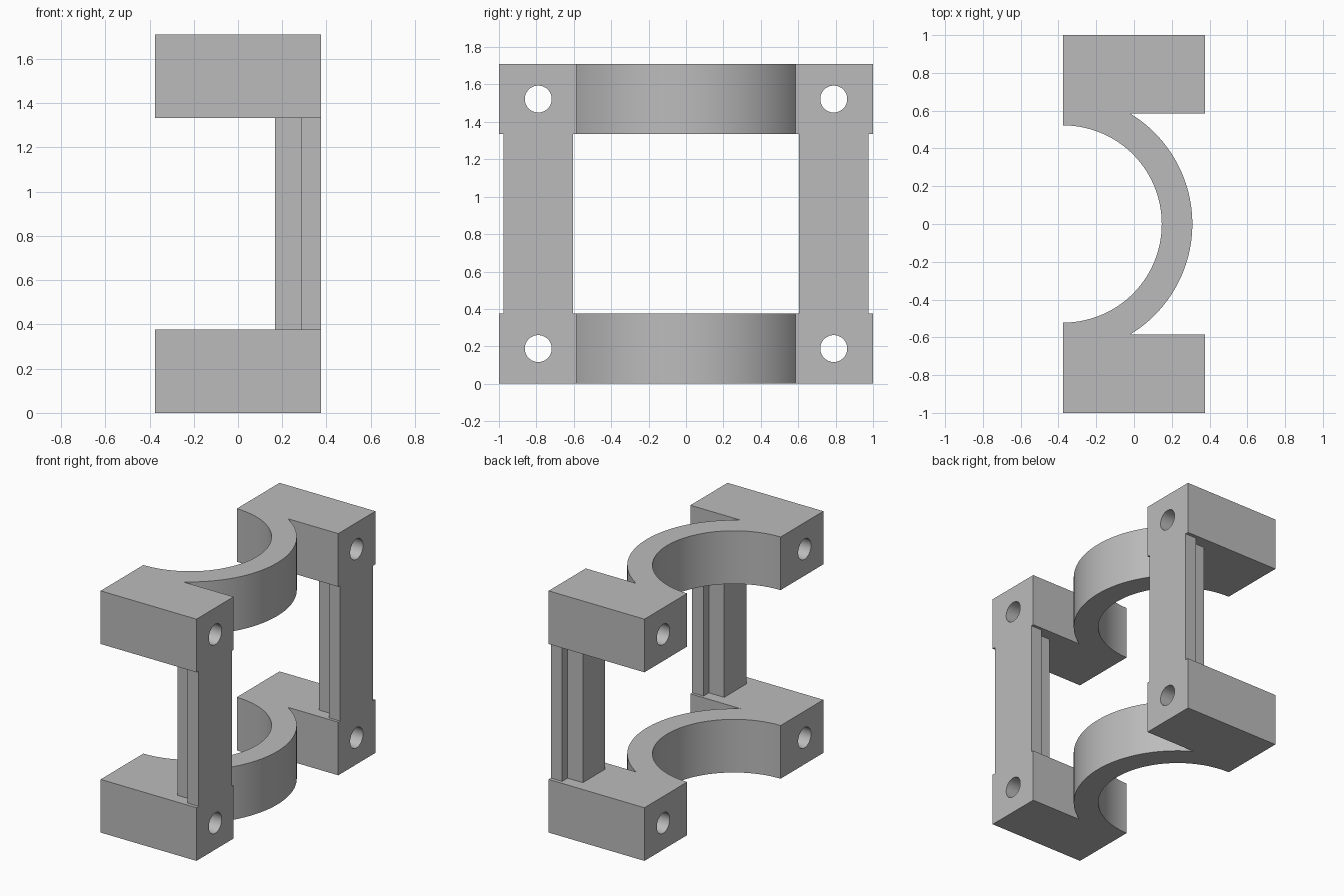
import bpy, bmesh, math

if "Cube" in bpy.data.objects:
    bpy.data.objects.remove(bpy.data.objects["Cube"], do_unlink=True)

HALF_X, HEIGHT, THICK = 0.375, 1.71, 0.376
R_IN, R_OUT = 0.522, 0.684
BLOCK_IN, POST_Y = 0.585, 0.79

grey = bpy.data.materials.new("plain grey")
grey.use_nodes = True
grey.diffuse_color = (0.5, 0.5, 0.5, 1)
grey.node_tree.nodes["Principled BSDF"].inputs["Base Color"].default_value = grey.diffuse_color


def extrude_profile(name, outline, z0, z1):
    """Prism from an outline in the ground plane."""
    bm = bmesh.new()
    face = bm.faces.new([bm.verts.new((x, y, z0)) for x, y in outline])
    top = bmesh.ops.extrude_face_region(bm, geom=[face])["geom"]
    bmesh.ops.translate(bm, vec=(0, 0, z1 - z0),
                        verts=[v for v in top if isinstance(v, bmesh.types.BMVert)])
    bmesh.ops.recalc_face_normals(bm, faces=bm.faces)
    mesh = bpy.data.meshes.new(name)
    bm.to_mesh(mesh)
    bm.free()
    mesh.materials.append(grey)
    obj = bpy.data.objects.new(name, mesh)
    bpy.context.collection.objects.link(obj)
    return obj


def activate(obj):
    bpy.ops.object.select_all(action='DESELECT')
    obj.select_set(True)
    bpy.context.view_layer.objects.active = obj


def arc(radius, limit, steps):
    """Arc about the middle of the open side, from -limit to +limit."""
    angles = [limit * (2 * i / steps - 1) for i in range(steps + 1)]
    return [(-HALF_X + radius * math.cos(a), radius * math.sin(a)) for a in angles]


def drill(obj, y, z):
    """Round bolt hole running along x."""
    bpy.ops.mesh.primitive_cylinder_add(vertices=48, radius=0.072, depth=2,
                                        location=(0, y, z), rotation=(0, math.pi / 2, 0))
    cutter = bpy.context.object
    cutter.hide_render = True
    cutter.data.materials.append(grey)
    mod = obj.modifiers.new("bolt_hole", 'BOOLEAN')
    mod.operation, mod.solver, mod.object = 'DIFFERENCE', 'EXACT', cutter
    activate(obj)
    bpy.ops.object.modifier_apply(modifier=mod.name)
    bpy.data.objects.remove(cutter, do_unlink=True)


# Half-round clamps with a mounting block on each end
clamp_outline = (
    arc(R_OUT, math.asin(BLOCK_IN / R_OUT), 64)
    + [(HALF_X, BLOCK_IN), (HALF_X, 1), (-HALF_X, 1)]
    + arc(R_IN, math.pi / 2, 96)[::-1]
    + [(-HALF_X, -1), (HALF_X, -1), (HALF_X, -BLOCK_IN)])

for name, z0 in (("lower_clamp", 0), ("upper_clamp", HEIGHT - THICK)):
    clamp = extrude_profile(name, clamp_outline, z0, z0 + THICK)
    for side in (-1, 1):
        drill(clamp, side * POST_Y, z0 + THICK / 2)
    activate(clamp)
    bpy.ops.object.shade_smooth_by_angle(angle=math.radians(30))

# Posts: a wide plate with a narrower rib behind it
PLATE, RIB = 0.185, 0.125
half_section = [(HALF_X, PLATE), (0.287, PLATE), (0.287, RIB), (0.167, RIB)]
section = half_section + [(x, -y) for x, y in reversed(half_section)]
for name, side in (("front_post", -1), ("back_post", 1)):
    extrude_profile(name, [(x, y + side * POST_Y) for x, y in section],
                    THICK, HEIGHT - THICK)
